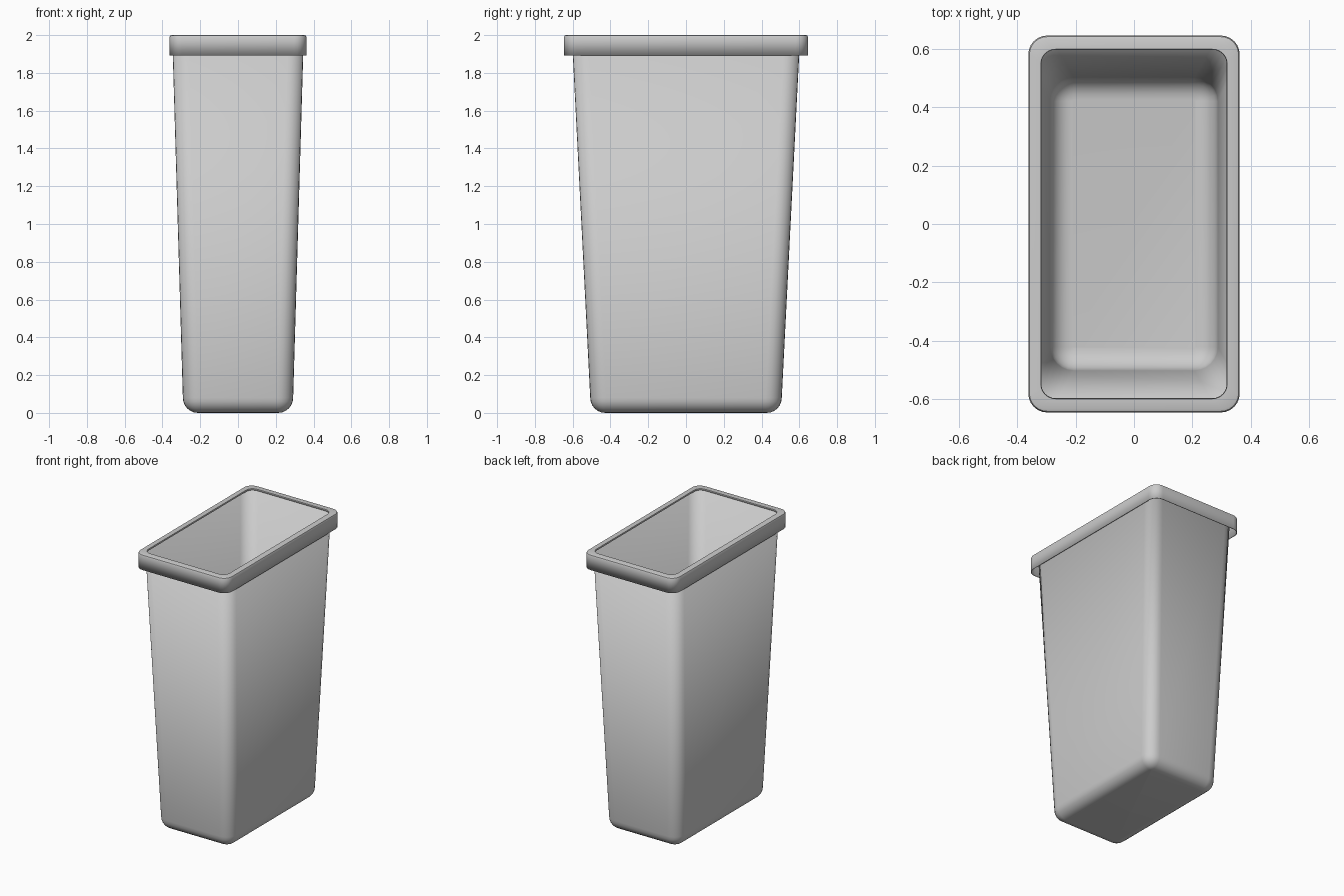
import bpy, bmesh, math

cube = bpy.data.objects.get("Cube")
if cube:
    bpy.data.objects.remove(cube, do_unlink=True)

grey = bpy.data.materials.new("Grey plastic")
grey.use_nodes = True
grey.diffuse_color = (0.6, 0.6, 0.6, 1)
grey.node_tree.nodes["Principled BSDF"].inputs["Base Color"].default_value = (0.6, 0.6, 0.6, 1)

SEGMENTS = 6


def ring(bm, hx, hy, radius, z):
    """Rounded rectangle of vertices with half sizes hx, hy."""
    verts = []
    for quarter, (sx, sy) in enumerate([(1, 1), (-1, 1), (-1, -1), (1, -1)]):
        for i in range(SEGMENTS + 1):
            a = math.pi / 2 * (quarter + i / SEGMENTS)
            verts.append(bm.verts.new((sx * (hx - radius) + radius * math.cos(a),
                                       sy * (hy - radius) + radius * math.sin(a), z)))
    return verts


def loft(name, sections, thickness, floor=False):
    """Skin a stack of rounded rectangles and give it a thin wall."""
    bm = bmesh.new()
    rings = [ring(bm, *s) for s in sections]
    for low, high in zip(rings, rings[1:]):
        for i in range(len(low)):
            j = (i + 1) % len(low)
            bm.faces.new((low[i], low[j], high[j], high[i]))
    if floor:
        bm.faces.new(rings[0][::-1])
    mesh = bpy.data.meshes.new(name)
    bm.to_mesh(mesh)
    bm.free()
    mesh.materials.append(grey)
    obj = bpy.data.objects.new(name, mesh)
    bpy.context.collection.objects.link(obj)
    wall = obj.modifiers.new("Wall", "SOLIDIFY")
    wall.thickness = thickness
    wall.offset = -1
    bpy.ops.object.select_all(action="DESELECT")
    obj.select_set(True)
    bpy.context.view_layer.objects.active = obj
    bpy.ops.object.shade_smooth_by_angle(angle=math.radians(35))
    return obj


# Tapered body: rounded bottom edge, then straight walls
FILLET = 0.08
body = []
for i in range(SEGMENTS + 1):
    a = math.pi / 2 * i / SEGMENTS
    inset = FILLET * (1 - math.sin(a))
    body.append((0.292 - inset, 0.507 - inset, 0.085 - inset, FILLET * (1 - math.cos(a))))
body.append((0.348, 0.604, 0.085, 1.99))
loft("bin_body", body, 0.004, floor=True)

# Overhanging rim: hollow skirt, rounded shoulder, flat top lip
loft("rim", [
    (0.363, 0.647, 0.065, 1.893),
    (0.363, 0.647, 0.065, 1.988),
    (0.359, 0.643, 0.061, 1.997),
    (0.351, 0.635, 0.053, 2.0),
    (0.320, 0.600, 0.050, 2.0),
    (0.318, 0.598, 0.048, 1.99),
], 0.005)
